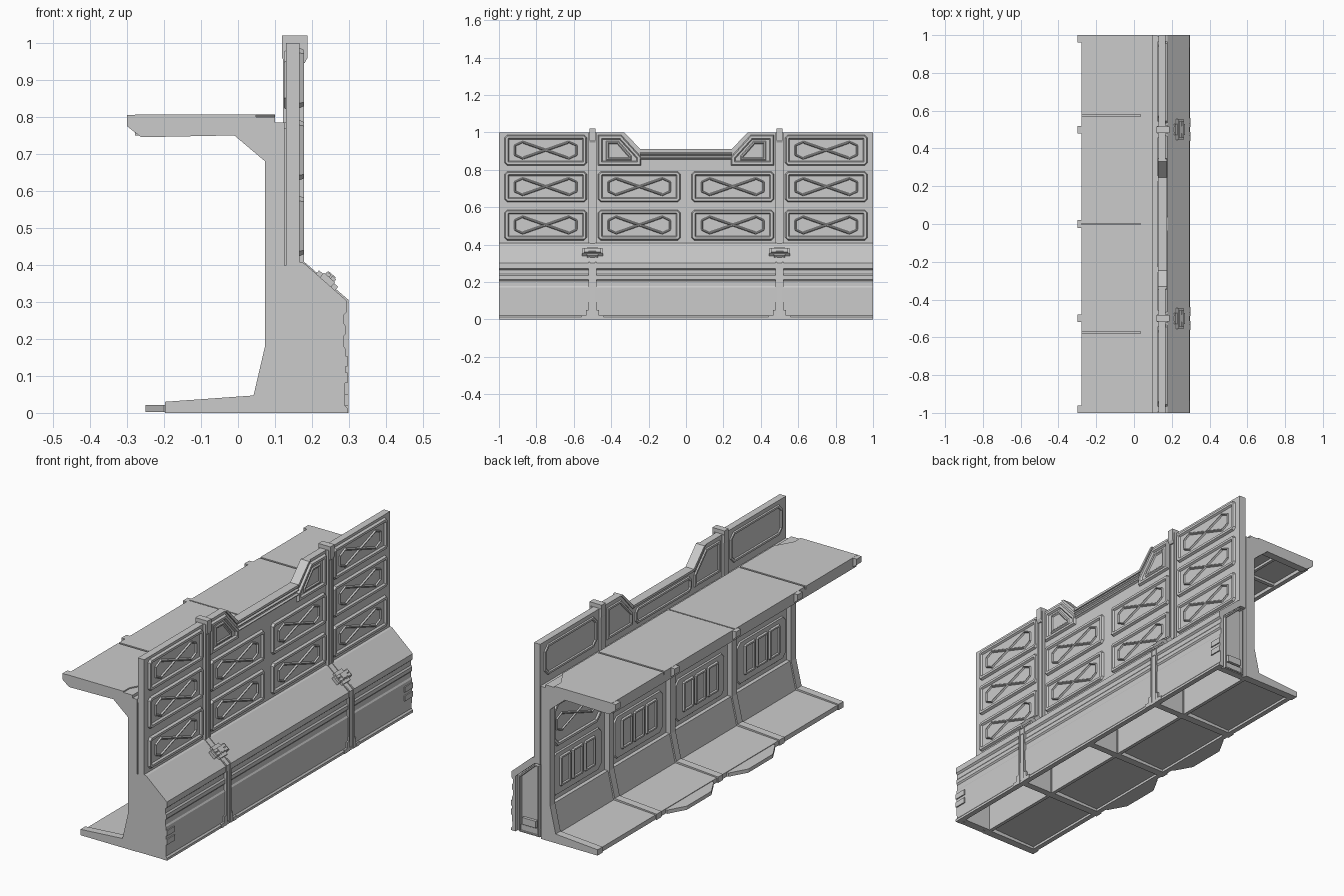
import bpy, bmesh, math
from mathutils import Vector

if "Cube" in bpy.data.objects:
    bpy.data.objects.remove(bpy.data.objects["Cube"])


def place(axis, p, d):
    # 2D point p on the plane perpendicular to axis, at depth d
    return {'x': (d, p[0], p[1]), 'y': (p[0], d, p[1]), 'z': (p[0], p[1], d)}[axis]


def prism(bm, pts, axis, a, b, pts_b=None):
    va = [bm.verts.new(place(axis, p, a)) for p in pts]
    vb = [bm.verts.new(place(axis, p, b)) for p in (pts_b or pts)]
    n = len(pts)
    faces = [bm.faces.new(va), bm.faces.new(vb[::-1])]
    faces += [bm.faces.new((va[i], vb[i], vb[(i + 1) % n], va[(i + 1) % n])) for i in range(n)]
    bmesh.ops.recalc_face_normals(bm, faces=faces)


def box(bm, x0, x1, y0, y1, z0, z1):
    prism(bm, [(x0, z0), (x1, z0), (x1, z1), (x0, z1)], 'y', y0, y1)


def panel(bm, pts, axis, d, sign, steps):
    # flat outline, then repeated (inset, rise) steps
    f = bm.faces.new([bm.verts.new(place(axis, p, d)) for p in pts])
    f.normal_update()
    if f.normal['xyz'.index(axis)] * sign < 0:
        f.normal_flip()
    for t, h in steps:
        bmesh.ops.inset_individual(bm, faces=[f], thickness=t, depth=h, use_even_offset=True)
        f.normal_update()


def bar(bm, p, q, w, base, top):
    # ridge with sloped sides, tapering from base to top
    p, q = Vector(p), Vector(q)
    n = (q - p).normalized().orthogonal() * w / 2
    m = n * .25
    prism(bm, [p - n, q - n, q + n, p + n], 'x', base, top, [p - m, q - m, q + m, p + m])


def octagon(y0, y1, z0, z1, c):
    return [(y0 + c, z0), (y1 - c, z0), (y1, z0 + c), (y1, z1 - c),
            (y1 - c, z1), (y0 + c, z1), (y0, z1 - c), (y0, z0 + c)]


def finish(bm, name):
    me = bpy.data.meshes.new(name)
    bm.to_mesh(me)
    bm.free()
    ob = bpy.data.objects.new(name, me)
    bpy.context.collection.objects.link(ob)
    return ob


def cross(bm, yc, zc, base, top):
    # crossed ridges with a bracket on each side
    for s in (-1, 1):
        bar(bm, (yc - .12, zc - s * .042), (yc + .12, zc + s * .042), .016, base, top)
        bar(bm, (yc + s * .165, zc - .025), (yc + s * .165, zc + .025), .012, base, top)
        for t in (-1, 1):
            bar(bm, (yc + s * .165, zc + t * .025), (yc + s * .12, zc + t * .046), .012, base, top)


RAISED = [(.006, .013), (.012, 0), (.006, -.009)]
RIBS = (-.98, -.5, 0, .5, .98)
COLS = (-.75, -.25, .25, .75)

# C-shaped support ribs
bm = bmesh.new()
rib = [(-.3, .805), (-.3, .775), (-.262, .745), (-.01, .75), (.073, .68), (.073, .18),
       (.042, .047), (-.197, .03), (-.197, 0), (.125, 0), (.125, .785), (-.278, .785), (-.278, .805)]
web = [(.12, 0), (.12, .4), (.165, .39), (.275, .29), (.275, 0)]
for y in RIBS:
    prism(bm, rib, 'y', y - .02, y + .02)
    prism(bm, web, 'y', y - .018, y + .005 * (abs(y) < .9) - .018 + .03 * (abs(y) < .9) + .02 * (abs(y) > .9))
finish(bm, 'support_ribs')

# Upper platform slabs, ledge and underside framing
bm = bmesh.new()
for s in (-1, 1):
    prism(bm, [(-.278, s * .58), (-.278, s), (.048, s), (.048, s * .95), (.1, s * .86), (.1, s * .58)], 'z', .775, .806)
    prism(bm, [(-.278, s * .003), (-.278, s * .57), (.1, s * .57), (.1, s * .003)], 'z', .775, .806)
finish(bm, 'platform_slabs')
bm = bmesh.new()
box(bm, -.27, .135, -.995, .995, .768, .785)
box(bm, .035, .1, -1, 1, .77, .8)
box(bm, -.278, -.255, -.99, .99, .75, .79)
box(bm, -.1, -.085, -.99, .99, .755, .775)
box(bm, .05, .1, -.99, .99, .745, .775)
for y in COLS:
    box(bm, -.27, .1, y - .01, y + .01, .755, .775)
finish(bm, 'platform_frame')

# Hollow floor with sloped kick and front steps
bm = bmesh.new()
floor = [(-.19, 0), (-.19, .024), (.048, .038), (.08, .18), (.11, .18), (.11, .02),
         (.08, .02), (-.165, .012), (-.165, 0)]
prism(bm, floor, 'y', -.99, .99)
for s in (-1, 1):
    step = [(-.17, .06), (-.2, .06), (-.25, .15), (-.25, .35), (-.2, .44), (-.17, .44)]
    prism(bm, [(x, s * y) for x, y in step], 'z', .002, .021)
finish(bm, 'floor')

# Bay back wall with inner panels
bm = bmesh.new()
box(bm, .1, .118, -.99, .99, 0, .785)
box(bm, .11, .135, -.99, .99, .38, .785)
finish(bm, 'bay_wall')
bm = bmesh.new()
for y in COLS:
    panel(bm, octagon(y - .2, y + .2, .45, .68, .04), 'x', .1, -1, [(.005, .01), (.012, 0), (.005, -.008)])
    cross(bm, y, .565, .102, .092)
    panel(bm, octagon(y - .2, y + .2, .2, .42, .025), 'x', .1, -1, [(.005, .006)])
    for k in (-1, 0, 1):
        panel(bm, octagon(y + k * .1 - .045, y + k * .1 + .045, .235, .395, .008), 'x', .095, -1,
              [(.005, .009), (.008, 0), (.004, -.006)])
finish(bm, 'bay_panels')

# Outer upper wall with notched top
bm = bmesh.new()
top = [(-1, .38), (1, .38), (1, 1), (.33, 1), (.245, .905), (-.245, .905), (-.33, 1), (-1, 1)]
prism(bm, top, 'x', .13, .166)
for z in (.862, .885):
    bar(bm, (-.245, z), (.245, z), .016, .165, .175)
box(bm, .126, .174, -.245, .245, .9, .912)
for s in (-1, 1):
    prism(bm, [(s * .245, .912), (s * .33, 1), (s * .345, 1), (s * .25, .896)], 'x', .126, .174)
finish(bm, 'upper_wall')

# Outer panels with crossed ridges
bm = bmesh.new()
for y in COLS:
    for z in (.505, .71, .905):
        if z > .9 and abs(y) < .5:
            continue
        panel(bm, octagon(y - .22, y + .22, z - .082, z + .082, .014), 'x', .165, 1, RAISED)
        cross(bm, y, z, .167, .176)
for s in (-1, 1):
    corner = [(.47, .823), (.24, .823), (.24, .87), (.345, .986), (.47, .986)]
    panel(bm, [(s * y, z) for y, z in corner], 'x', .165, 1, RAISED)
    inner = [(.43, .85), (.29, .85), (.29, .875), (.36, .955), (.43, .955)]
    panel(bm, [(s * y, z) for y, z in inner], 'x', .168, 1, [(.006, .006), (.006, 0), (.005, -.005)])
finish(bm, 'outer_panels')

# Inner face panels above the platform
bm = bmesh.new()
inset = [(.004, .007), (.01, 0), (.004, -.006)]
panel(bm, octagon(-.23, .23, .805, .89, .02), 'x', .131, -1, inset)
for s in (-1, 1):
    panel(bm, octagon(*sorted((s * .54, s * .97)), .82, .98, .03), 'x', .131, -1, inset)
    corner = [(.46, .815), (.25, .815), (.25, .88), (.345, .98), (.46, .98)]
    panel(bm, [(s * y, z) for y, z in corner], 'x', .131, -1, inset)
    box(bm, .121, .135, s * .5 - .02, s * .5 + .02, .78, 1)
finish(bm, 'inner_parapet_panels')

# Sloped lower skirt shell
bm = bmesh.new()
skirt = [(.16, .41), (.178, .405), (.295, .302), (.295, .273), (.286, .265), (.286, .242),
         (.292, .234), (.292, .215), (.286, .207), (.286, .18), (.291, .172), (.289, .02),
         (.296, .012), (.296, 0), (.27, 0), (.27, .285), (.16, .38)]
prism(bm, skirt, 'y', -1, 1)
for s in (-1, 1):
    for z in (.095, .14):
        box(bm, .28, .296, *sorted((s * .935, s)), z - .014, z + .014)
finish(bm, 'lower_skirt')

# End plates closing the skirt
bm = bmesh.new()
for s in (-1, 1):
    prism(bm, [(.12, 0), (.12, .4), (.165, .4), (.275, .3), (.275, 0)], 'y', s * .955, s * .975)
    plate = [(.14, .002), (.14, .37), (.168, .37), (.255, .29), (.255, .002)]
    panel(bm, plate, 'y', s * .974, s, [(.002, .022), (.006, 0), (.002, -.015)])
    box(bm, .158, .235, *sorted((s * .97, s * .997)), .045, .08)
    box(bm, .14, .255, *sorted((s * .97, s * .99)), .0, .04)
finish(bm, 'end_plates')

# Vertical straps with rails, caps and stepped feet
bm = bmesh.new()
strap = [(.16, 1), (.179, 1), (.179, .408), (.298, .306), (.298, 0), (.275, 0), (.275, .285), (.16, .385)]
core = [(x - .005, z - .003) if i in (1, 2, 3) else (x - .004 * (i == 4), z) for i, (x, z) in enumerate(strap)]
for y in (-.5, .5):
    prism(bm, core, 'y', y - .015, y + .015)
    for s in (-1, 1):
        prism(bm, strap, 'y', y + s * .013, y + s * .021)
        box(bm, .282, .298, *sorted((y + s * .02, y + s * .035)), 0, .05)
        box(bm, .282, .299, *sorted((y + s * .035, y + s * .06)), 0, .02)
    cap = [(.119, .96), (.119, 1.02), (.188, 1.02), (.188, .96), (.18, .945), (.128, .945)]
    prism(bm, cap, 'y', y - .017, y + .017)
finish(bm, 'wall_straps')

# Clamps lying on the slope
bm = bmesh.new()
ang = math.atan2(-.103, .119)
u = Vector((math.cos(ang), math.sin(ang)))
n = Vector((-u.y, u.x))
c = Vector((.237, .354))
for y in (-.5, .5):
    for half, wid, h, off in ((.02, .055, .016, 0), (.034, .03, .012, 0), (.013, .02, .027, 0),
                              (.007, .045, .024, -.008), (.007, .045, .024, .01)):
        o = c + u * off
        prism(bm, [o - u * half - n * .01, o + u * half - n * .01, o + u * half + n * h, o - u * half + n * h],
              'y', y - wid, y + wid)
finish(bm, 'strap_clamps')
